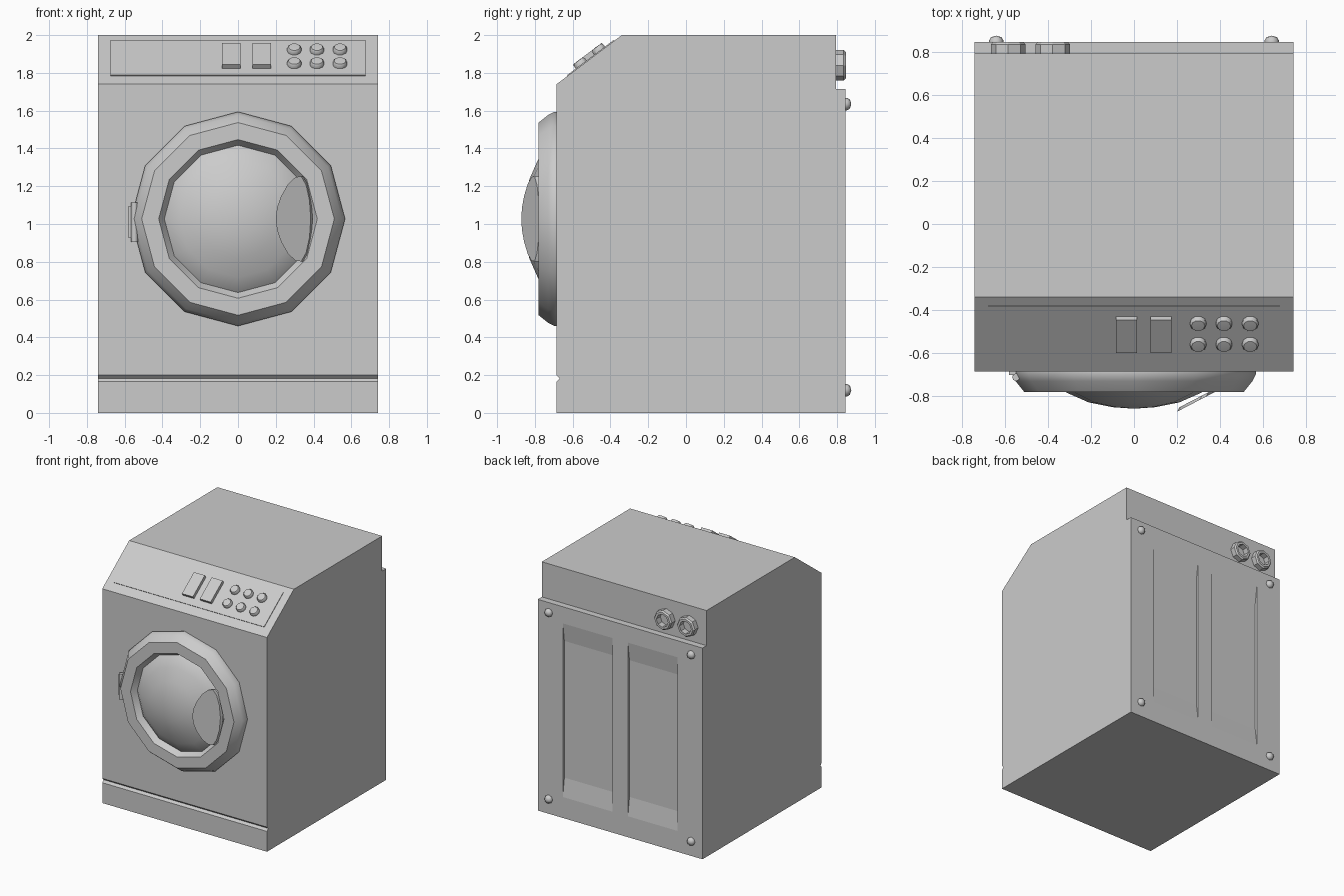
import bpy, bmesh, math
from mathutils import Matrix, Vector

if "Cube" in bpy.data.objects:
    bpy.data.objects.remove(bpy.data.objects["Cube"])


def finish(name, bm, smooth=None):
    bmesh.ops.recalc_face_normals(bm, faces=bm.faces)
    me = bpy.data.meshes.new(name)
    bm.to_mesh(me)
    bm.free()
    ob = bpy.data.objects.new(name, me)
    bpy.context.collection.objects.link(ob)
    bpy.context.view_layer.objects.active = ob
    if smooth:
        bpy.ops.object.select_all(action='DESELECT')
        ob.select_set(True)
        bpy.ops.object.shade_smooth_by_angle(angle=math.radians(smooth))
    return ob


def extrude_x(bm, profile, x0, x1):
    """Extrude a (y, z) outline from x0 to x1."""
    face = bm.faces.new([bm.verts.new((x0, y, z)) for y, z in profile])
    ext = bmesh.ops.extrude_face_region(bm, geom=[face])['geom']
    vs = [v for v in ext if isinstance(v, bmesh.types.BMVert)]
    bmesh.ops.translate(bm, verts=vs, vec=(x1 - x0, 0, 0))


def frame(origin, z_axis):
    """Matrix with local x = world x and local z along z_axis."""
    z = Vector(z_axis).normalized()
    x = Vector((1, 0, 0))
    m = Matrix((x, z.cross(x), z)).transposed().to_4x4()
    m.translation = origin
    return m


def lathe(name, profile, sides, mat, smooth=None):
    """Revolve (radius, height) points about the local z axis."""
    bm = bmesh.new()
    rings = []
    for r, h in profile:
        if r == 0:
            rings.append([bm.verts.new((0, 0, h))] * sides)
        else:
            rings.append([bm.verts.new((r * math.cos(a), r * math.sin(a), h))
                          for a in (2 * math.pi * i / sides for i in range(sides))])
    for a, b in zip(rings, rings[1:]):
        for i in range(sides):
            j = (i + 1) % sides
            vs = list(dict.fromkeys((a[i], a[j], b[j], b[i])))
            bm.faces.new(vs)
    bm.transform(mat)
    return finish(name, bm, smooth)


def box(name, size, mat, bevel=0):
    bm = bmesh.new()
    bmesh.ops.create_cube(bm, size=1, matrix=Matrix.Diagonal((*size, 1)))
    if bevel:
        bmesh.ops.bevel(bm, geom=bm.edges[:], offset=bevel, segments=1, affect='EDGES')
    bm.transform(mat)
    return finish(name, bm)


# Cabinet: side outline with plinth groove, sloped console and rear step
FRONT, BACK = -0.685, 0.845
bm = bmesh.new()
extrude_x(bm, [(FRONT, 0), (FRONT, 0.165), (-0.668, 0.183), (FRONT, 0.2),
               (FRONT, 1.74), (-0.34, 2), (0.793, 2), (0.793, 1.715),
               (BACK, 1.715), (BACK, 0)], -0.74, 0.74)
cabinet = finish('cabinet', bm)

# Two shallow recesses pressed into the rear panel
bm = bmesh.new()
for x0, x1 in ((-0.515, -0.07), (0.07, 0.515)):
    extrude_x(bm, [(0.865, 0.02), (0.825, 0.32), (0.825, 1.43), (0.865, 1.73)], x0, x1)
cutter = finish('recess_cutter', bm)
cutter.hide_render = True
mod = cabinet.modifiers.new('recesses', 'BOOLEAN')
mod.object = cutter
mod.solver = 'EXACT'
bpy.context.view_layer.objects.active = cabinet
bpy.ops.object.modifier_apply(modifier=mod.name)
bpy.data.objects.remove(cutter)

# Door ring and domed window
door = frame((0, FRONT, 1.027), (0, -1, 0))
lathe('door_ring', [(0.565, -0.005), (0.567, 0.012), (0.55, 0.045), (0.51, 0.095),
                    (0.42, 0.095), (0.39, 0.05)], 12, door, 35)
lathe('door_window', [(0.392, 0.048), (0.36, 0.075), (0.31, 0.1), (0.21, 0.144),
                      (0.1, 0.166), (0, 0.173)], 12, door, 35)

# Lens-shaped door handle, tilted over the window
bm = bmesh.new()
half = [(0.2, 0), (0.207, 0.06), (0.228, 0.12), (0.265, 0.185), (0.305, 0.222),
        (0.335, 0.225), (0.36, 0.18), (0.378, 0.1), (0.385, 0)]
outline = half + [(x, -z) for x, z in half[-2:0:-1]]
face = bm.faces.new([bm.verts.new((x, -0.872 + (x - 0.2) * 0.52, 1.027 + z))
                     for x, z in outline])
ext = bmesh.ops.extrude_face_region(bm, geom=[face])['geom']
bmesh.ops.translate(bm, vec=(0.01, 0.02, 0),
                    verts=[v for v in ext if isinstance(v, bmesh.types.BMVert)])
finish('door_handle', bm, 35)

# Door hinge: plate and barrel
box('hinge_plate', (0.05, 0.02, 0.17), Matrix.Translation((-0.555, -0.692, 1.01)))
lathe('hinge_barrel', [(0, -0.105), (0.018, -0.105), (0.018, 0.105), (0, 0.105)], 8,
      frame((-0.548, -0.712, 1.01), (0, 0, 1)), 50)

# Console on the slope
NORMAL = Vector((0, -0.26, 0.345)).normalized()


def on_slope(x, y, lift=0):
    z = 1.74 + (y - FRONT) / 0.345 * 0.26
    return frame(Vector((x, y, z)) + NORMAL * lift, NORMAL)


box('console_panel', (1.35, 0.31, 0.01), on_slope(0, -0.503))
for i, x in enumerate((-0.035, 0.125)):
    box(f'console_button_{i + 1}', (0.098, 0.192, 0.034), on_slope(x, -0.504, 0.014))
for row, y in enumerate((-0.455, -0.552)):
    for col, x in enumerate((0.298, 0.418, 0.54)):
        lathe(f'console_knob_{row + 1}_{col + 1}',
              [(0.038, 0), (0.038, 0.02), (0.031, 0.03), (0, 0.032)], 10,
              on_slope(x, y), 35)

# Rear water inlets and panel bolts
for i, x in enumerate((-0.585, -0.378)):
    lathe(f'water_inlet_{i + 1}',
          [(0.08, -0.005), (0.08, 0.042), (0.07, 0.053), (0.052, 0.053), (0.052, 0.003),
           (0, 0.003)], 8, frame((x, 0.793, 1.84), (0, 1, 0)))
for side in (-1, 1):
    for level, z in (('lower', 0.12), ('upper', 1.635)):
        lathe(f'rear_bolt_{level}_{"left" if side < 0 else "right"}',
              [(0.033, -0.002), (0.033, 0.008), (0.024, 0.023), (0, 0.03)], 8,
              frame((side * 0.64, BACK, z), (0, 1, 0)), 50)
